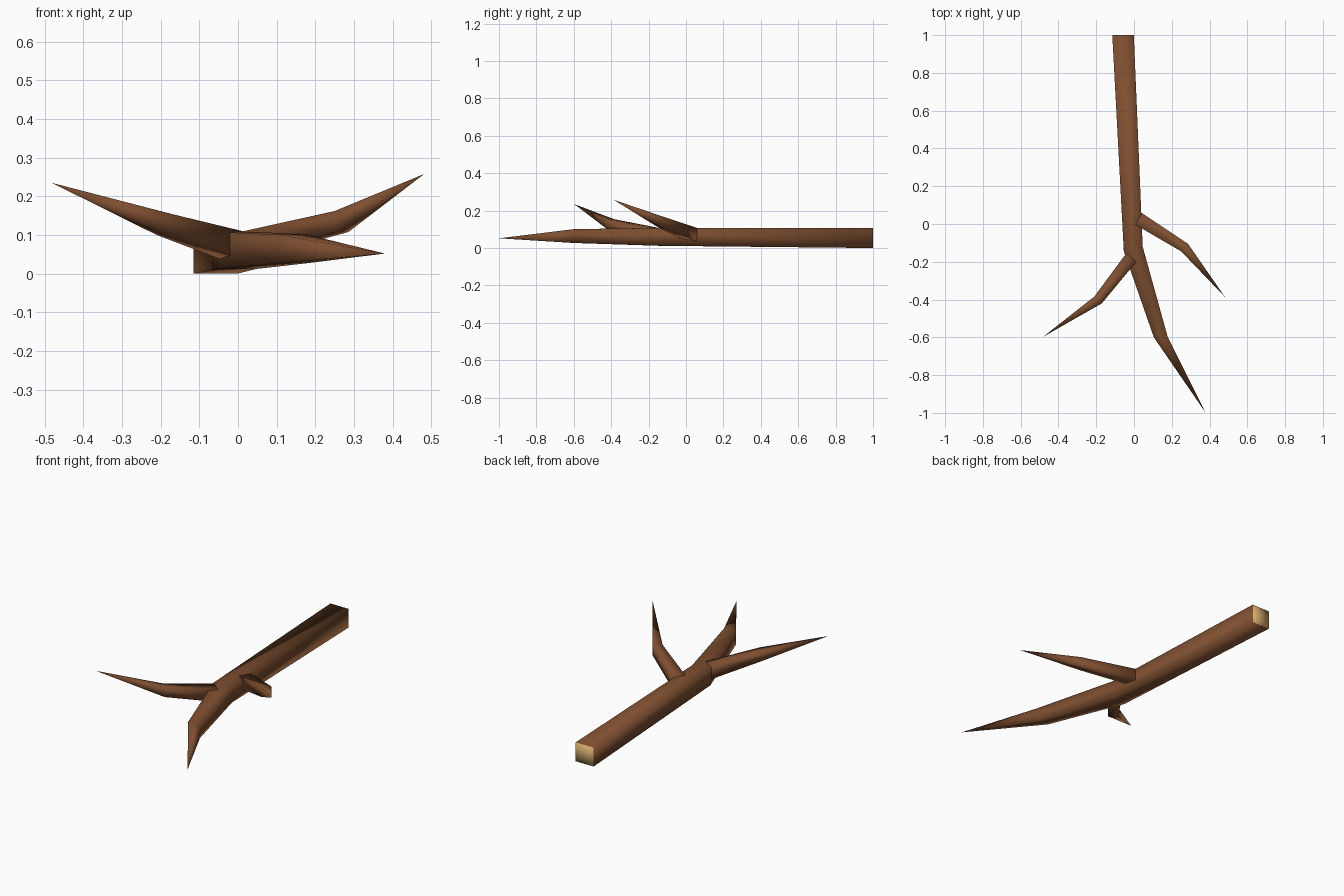
import bpy
import bmesh
from mathutils import Vector

cube = bpy.data.objects.get("Cube")
if cube:
    bpy.data.objects.remove(cube, do_unlink=True)


def make_material(name, rgb):
    mat = bpy.data.materials.new(name)
    mat.use_nodes = True
    color = (*rgb, 1.0)
    mat.diffuse_color = color
    mat.node_tree.nodes["Principled BSDF"].inputs["Base Color"].default_value = color
    return mat


bark = make_material("brown bark", (0.21, 0.078, 0.03))
wood = make_material("pale cut wood", (0.68, 0.42, 0.16))


def make_limb(name, sections, tip, cut_material=0):
    """Four-sided tapering limb; each section is (centre, sideways half-width, half-height)."""
    bm = bmesh.new()
    rings = []
    for centre, side, height in sections:
        c, s, up = Vector(centre), Vector((*side, 0)), Vector((0, 0, height))
        rings.append([bm.verts.new(p) for p in (c - s - up, c + s - up, c + s + up, c - s + up)])
    point = bm.verts.new(tip)
    hub = bm.verts.new(sections[0][0])
    for i in range(4):
        j = (i + 1) % 4
        for a, b in zip(rings, rings[1:]):
            bm.faces.new((a[i], a[j], b[j], b[i]))
        bm.faces.new((rings[-1][i], rings[-1][j], point))
        # Cut end, fanned around its centre
        cap = bm.faces.new((rings[0][j], rings[0][i], hub))
        cap.material_index = cut_material
    bmesh.ops.recalc_face_normals(bm, faces=bm.faces)
    for face in bm.faces:
        face.smooth = True
    mesh = bpy.data.meshes.new(name)
    bm.to_mesh(mesh)
    bm.free()
    mesh.materials.append(bark)
    mesh.materials.append(wood)
    obj = bpy.data.objects.new(name, mesh)
    bpy.context.collection.objects.link(obj)
    return obj


# Main stem with the pale sawn end
make_limb("main_stem", [
    ((-0.058, 1.0, 0.054), (0.057, 0.0), 0.054),
    ((-0.004, -0.132, 0.06), (0.05, 0.012), 0.048),
    ((0.142, -0.6, 0.064), (0.037, 0.0), 0.037),
], (0.38, -1.0, 0.052), cut_material=1)

# Side twigs
make_limb("left_twig", [
    ((0.02, 0.03, 0.073), (0.019, 0.03), 0.034),
    ((0.268, -0.125, 0.135), (0.018, 0.02), 0.027),
], (0.482, -0.387, 0.258))

make_limb("right_twig", [
    ((-0.015, -0.178, 0.073), (0.027, -0.022), 0.037),
    ((-0.19, -0.402, 0.127), (0.02, -0.018), 0.027),
], (-0.482, -0.598, 0.235))
